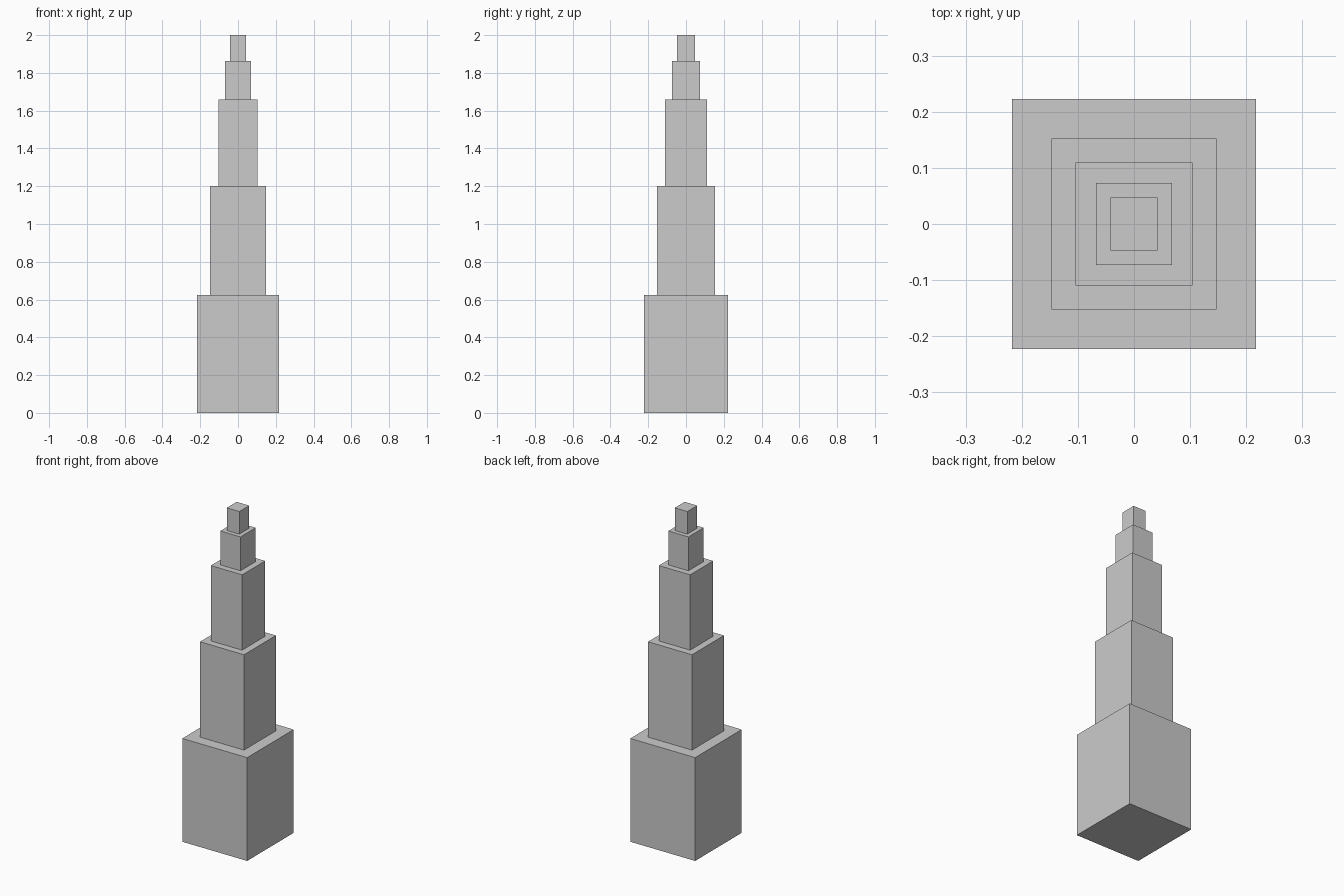
import bpy

if "Cube" in bpy.data.objects:
    bpy.data.objects.remove(bpy.data.objects["Cube"])

# Stepped tower: each tier is (name, width, depth, height of its top)
TIERS = [
    ("base_tier", 0.434, 0.445, 0.625),
    ("second_tier", 0.294, 0.305, 1.202),
    ("third_tier", 0.209, 0.220, 1.658),
    ("fourth_tier", 0.135, 0.146, 1.863),
    ("top_tier", 0.084, 0.094, 2.0),
]


def add_box(name, width, depth, bottom, top):
    bpy.ops.mesh.primitive_cube_add(size=1, location=(0, 0, (bottom + top) / 2))
    box = bpy.context.object
    box.name = name
    box.scale = (width, depth, top - bottom)
    bpy.ops.object.transform_apply(location=False, rotation=False, scale=True)
    return box


# Stack the tiers, each standing on the one below
bottom = 0.0
for name, width, depth, top in TIERS:
    add_box(name, width, depth, bottom, top)
    bottom = top
